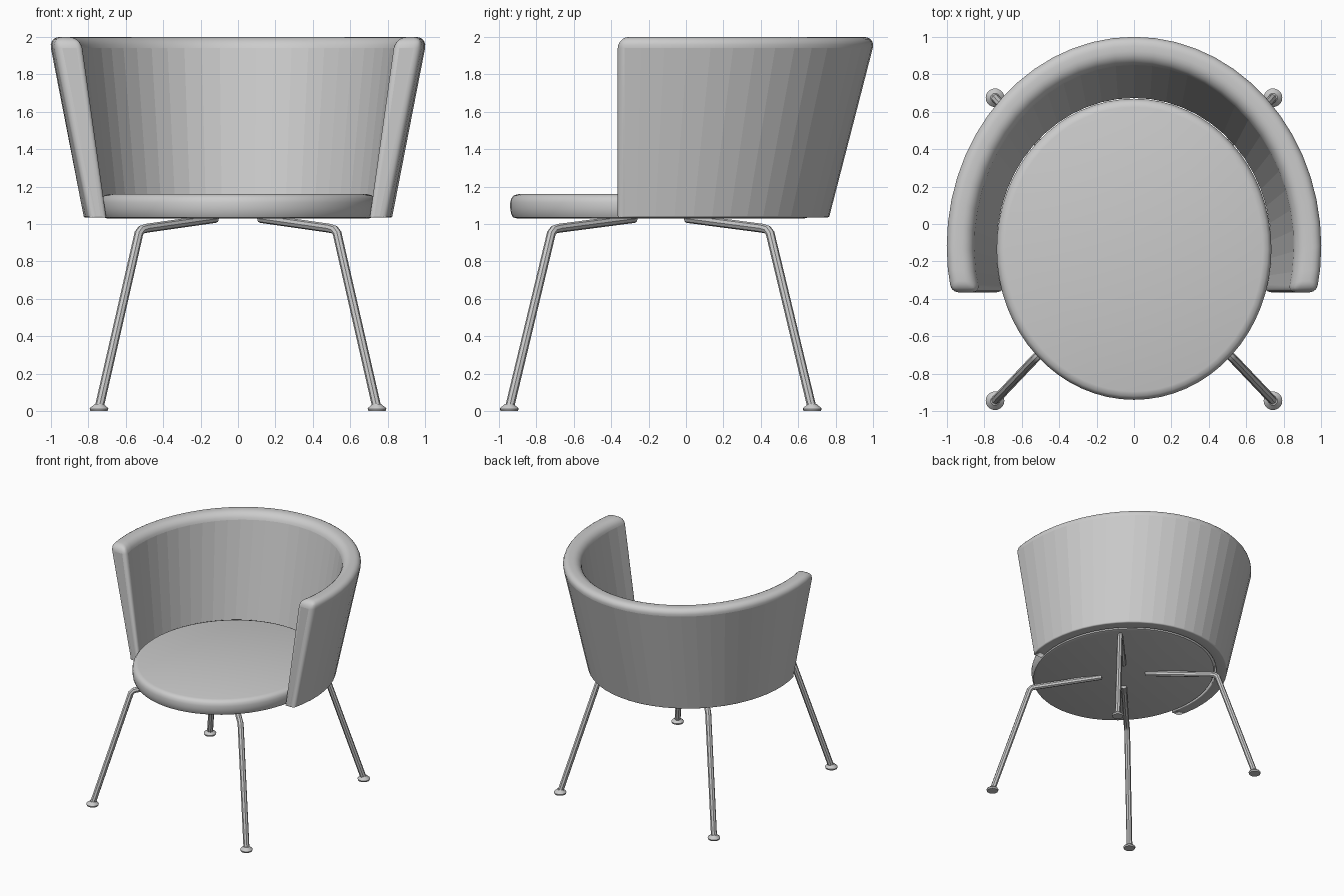
import bpy, bmesh, math

if "Cube" in bpy.data.objects:
    bpy.data.objects.remove(bpy.data.objects["Cube"])

CY = -0.135   # y of the seat and leg centre


def add_object(name, bm):
    bmesh.ops.recalc_face_normals(bm, faces=bm.faces[:])
    me = bpy.data.meshes.new(name)
    bm.to_mesh(me)
    bm.free()
    ob = bpy.data.objects.new(name, me)
    bpy.context.collection.objects.link(ob)
    return ob


def activate(ob):
    bpy.ops.object.select_all(action='DESELECT')
    ob.select_set(True)
    bpy.context.view_layer.objects.active = ob


def stacked_disc(name, profile, rx, ry, centre, segs):
    """Closed disc from (inset, z) rings of an ellipse."""
    bm = bmesh.new()
    rings = []
    for inset, z in profile:
        rings.append([bm.verts.new((centre[0] + (rx - inset) * math.cos(a),
                                    centre[1] + (ry - inset) * math.sin(a), z))
                      for a in (2 * math.pi * i / segs for i in range(segs))])
    for lo, hi in zip(rings, rings[1:]):
        for i in range(segs):
            j = (i + 1) % segs
            bm.faces.new((lo[i], lo[j], hi[j], hi[i]))
    bm.faces.new(rings[0])
    bm.faces.new(rings[-1])
    ob = add_object(name, bm)
    activate(ob)
    bpy.ops.object.shade_smooth_by_angle(angle=math.radians(40))
    return ob


# Seat cushion
stacked_disc("seat", [(0.035, 1.03), (0.015, 1.036), (0.005, 1.055), (0, 1.085), (0, 1.115),
                      (0.006, 1.137), (0.02, 1.153), (0.045, 1.16)],
             0.735, 0.805, (0, CY), 64)


# Wrap-around backrest: flared shell cut off at a flat front plane
def backrest():
    n, cy, front = 32, -0.12, -0.365
    # outer bottom, outer top, inner top, inner bottom: (rx, back y, z)
    corners = [(0.825, 0.765, 1.035), (1.012, 1.014, 2.0),
               (0.862, 0.862, 2.0), (0.733, 0.672, 1.035)]
    bm = bmesh.new()
    weight = bm.edges.layers.float.new("bevel_weight_edge")
    sections = []
    for i in range(n + 1):
        row = []
        for rx, back, z in corners:
            ry = back - cy
            start = math.asin((front - cy) / ry)
            a = start + (math.pi - 2 * start) * i / n
            row.append(bm.verts.new((rx * math.cos(a), cy + ry * math.sin(a), z)))
        sections.append(row)
    for p, q in zip(sections, sections[1:]):
        for k in range(4):
            m = (k + 1) % 4
            bm.faces.new((p[k], p[m], q[m], q[k]))
        for k, w in enumerate((0.15, 1, 1, 0.15)):
            bm.edges.get((p[k], q[k]))[weight] = w
    for end in (sections[0], sections[-1]):
        bm.faces.new(end)
        for k, w in enumerate((0.6, 1, 0.6, 0.15)):
            bm.edges.get((end[k], end[(k + 1) % 4]))[weight] = w
    ob = add_object("backrest", bm)
    mod = ob.modifiers.new("rounding", 'BEVEL')
    mod.limit_method = 'WEIGHT'
    mod.width = 0.06
    mod.segments = 5
    activate(ob)
    bpy.ops.object.modifier_apply(modifier=mod.name)
    # walls stay faceted, the rolled edges are smooth
    for f in ob.data.polygons:
        f.use_smooth = f.area < 0.03


backrest()


# Bent tube legs with flared feet
def leg(name, sx, sy):
    path = [(0.12, 0.14, 1.03), (0.49, 0.545, 0.977), (0.515, 0.57, 0.97),
            (0.53, 0.585, 0.95), (0.742, 0.808, 0.02)]
    cu = bpy.data.curves.new(name, 'CURVE')
    cu.dimensions = '3D'
    cu.bevel_depth = 0.024
    cu.bevel_resolution = 2
    cu.use_fill_caps = True
    sp = cu.splines.new('POLY')
    sp.points.add(len(path) - 1)
    for pt, (x, y, z) in zip(sp.points, path):
        pt.co = (sx * x, CY + sy * y, z, 1)
    ob = bpy.data.objects.new(name, cu)
    bpy.context.collection.objects.link(ob)
    activate(ob)
    bpy.ops.object.convert(target='MESH')
    bpy.ops.object.shade_smooth_by_angle(angle=math.radians(35))
    stacked_disc(name + "_foot", [(0.004, 0), (0, 0.012), (0.005, 0.02), (0.022, 0.032), (0.026, 0.038)],
                 0.05, 0.05, (sx * 0.743, CY + sy * 0.81), 20)


for side, sx in (("left", -1), ("right", 1)):
    for place, sy in (("front", -1), ("back", 1)):
        leg(f"{place}_{side}_leg", sx, sy)
